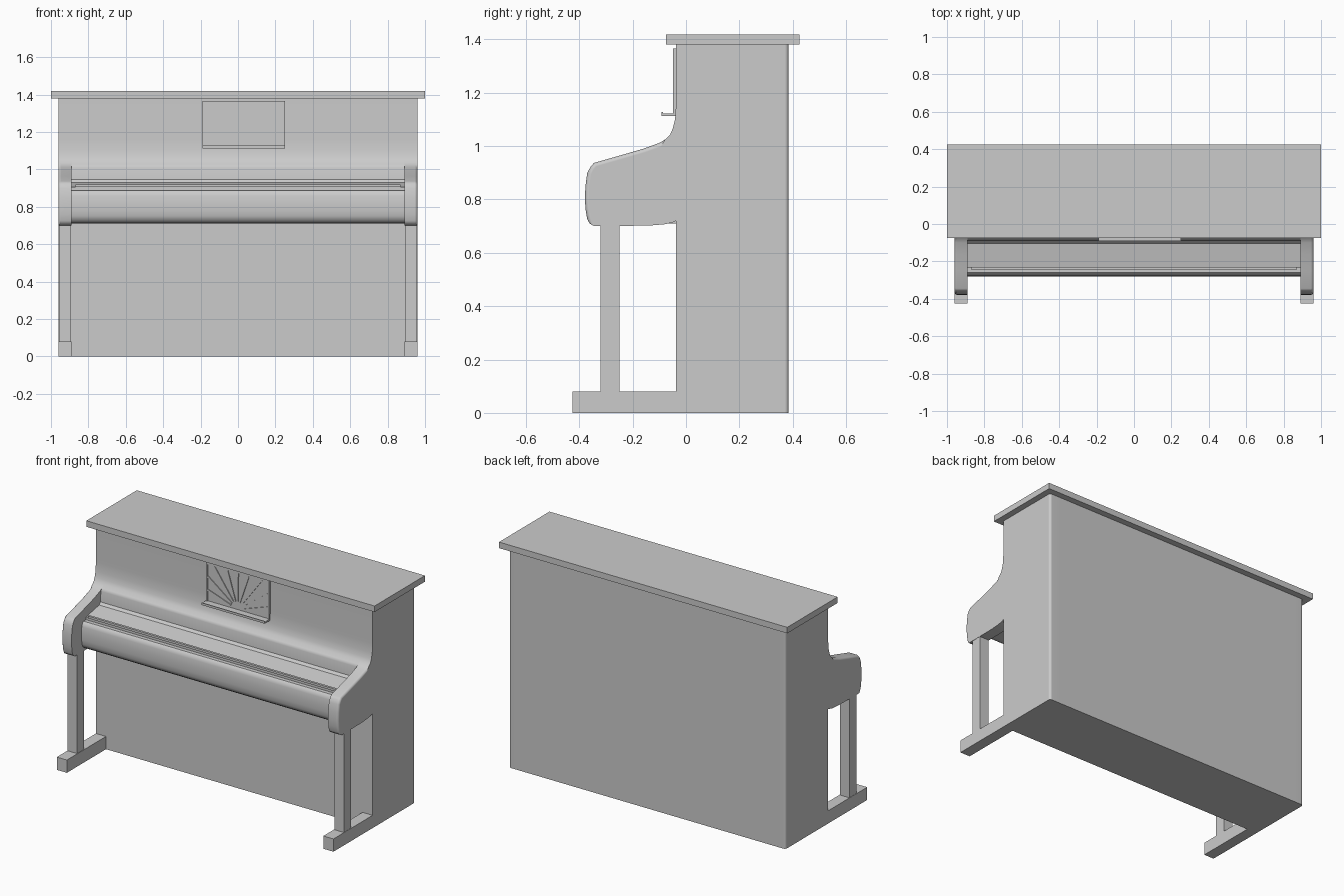
import bpy, bmesh, math
from mathutils import Vector

if "Cube" in bpy.data.objects:
    bpy.data.objects.remove(bpy.data.objects["Cube"])


def finish(name, bm, angle=35):
    bmesh.ops.recalc_face_normals(bm, faces=bm.faces)
    me = bpy.data.meshes.new(name)
    bm.to_mesh(me)
    bm.free()
    ob = bpy.data.objects.new(name, me)
    bpy.context.collection.objects.link(ob)
    bpy.ops.object.select_all(action='DESELECT')
    bpy.context.view_layer.objects.active = ob
    ob.select_set(True)
    bpy.ops.object.shade_smooth_by_angle(angle=math.radians(angle))
    return ob


def extrude(name, pts, x0, x1, pick=None, width=0.015):
    """Extrude a (y, z) profile along x, rounding the edges chosen by pick."""
    bm = bmesh.new()
    face = bm.faces.new([bm.verts.new((x0, y, z)) for y, z in pts])
    new = bmesh.ops.extrude_face_region(bm, geom=[face])['geom']
    bmesh.ops.translate(bm, vec=(x1 - x0, 0, 0),
                        verts=[v for v in new if isinstance(v, bmesh.types.BMVert)])
    bmesh.ops.recalc_face_normals(bm, faces=bm.faces)
    if pick:
        edges = [e for e in bm.edges if pick(*[v.co for v in e.verts])]
        bmesh.ops.bevel(bm, geom=edges, offset=width, segments=3,
                        profile=0.5, affect='EDGES')
    ob = finish(name, bm)
    ob.modifiers.new('Normals', 'WEIGHTED_NORMAL').keep_sharp = True
    return ob


def box(name, lo, hi):
    bm = bmesh.new()
    bmesh.ops.create_cube(bm, size=1)
    for v in bm.verts:
        v.co = Vector([(a + b) / 2 + c * (b - a) for a, b, c in zip(lo, hi, v.co)])
    return finish(name, bm)


def mirror(ob):
    ob.modifiers.new('Mirror', 'MIRROR')


# Front wall curve shared by the case and the sides
wall = [(-0.037, 1.38), (-0.037, 1.16), (-0.041, 1.10), (-0.05, 1.065),
        (-0.06, 1.042), (-0.078, 1.025)]

# Case with recessed shelf and rounded keyboard cover
case = wall + [(-0.088, 1.01), (-0.092, 0.945), (-0.105, 0.93), (-0.235, 0.905),
               (-0.235, 0.888), (-0.26, 0.888), (-0.271, 0.878), (-0.277, 0.86),
               (-0.28, 0.82), (-0.279, 0.78), (-0.275, 0.75), (-0.265, 0.728),
               (-0.245, 0.714), (-0.22, 0.71), (-0.037, 0.71),
               (-0.037, 0), (0.385, 0), (0.385, 1.38)]
extrude('case', case, -0.89, 0.89)
box('cover_lip', (-0.87, -0.245, 0.906), (0.87, -0.23, 0.92))

# Sides: arm, upright panel and toe in one outline
side = wall + [(-0.10, 1.012), (-0.16, 0.99), (-0.25, 0.964), (-0.345, 0.937),
               (-0.358, 0.922), (-0.37, 0.90), (-0.377, 0.85), (-0.379, 0.80),
               (-0.376, 0.76), (-0.37, 0.725), (-0.361, 0.71), (-0.345, 0.70),
               (-0.14, 0.702), (-0.08, 0.707), (-0.05, 0.714), (-0.037, 0.72),
               (-0.037, 0.08), (-0.425, 0.08), (-0.425, 0), (0.385, 0), (0.385, 1.38)]


def arm_or_back(a, b):
    if abs(a.x - b.x) > 1e-5:
        return False
    arm = max(a.y, b.y) < -0.077 and min(a.z, b.z) > 0.705
    back = min(a.y, b.y) > 0.38 and a.x > 0.95
    return (arm and a.x > 0.95) or back


mirror(extrude('side_panel', side, 0.89, 0.96, arm_or_back))
mirror(box('front_leg', (0.892, -0.32, 0.08), (0.958, -0.25, 0.701)))

# Top lid
box('lid', (-1, -0.075, 1.38), (1, 0.425, 1.418))

# Music desk: panel, frame, ledge
X0, X1, Z0, Z1 = -0.19, 0.25, 1.12, 1.365
box('desk_panel', (X0, -0.042, Z0), (X1, -0.034, Z1))
box('desk_ledge', (X0, -0.092, 1.113), (X1, -0.036, 1.123))
box('desk_ledge_lip', (X0, -0.092, 1.123), (X1, -0.087, 1.127))
T = 0.012
box('desk_frame_top', (X0, -0.048, Z1 - T), (X1, -0.04, Z1))
box('desk_frame_left', (X0, -0.048, Z0), (X0 + T, -0.04, Z1 - T))
box('desk_frame_right', (X1 - T, -0.048, Z0), (X1, -0.04, Z1 - T))

# Sunburst rays fanning out from the bottom centre of the desk
bm = bmesh.new()
cx, cz = (X0 + X1) / 2, Z0 + 0.005
hx, hz = (X1 - X0) / 2 - T, Z1 - T - cz
for i in range(1, 10):
    a = math.pi * i / 10
    d, n = Vector((math.cos(a), 0, math.sin(a))), Vector((-math.sin(a), 0, math.cos(a)))
    reach = min(hx / max(abs(d.x), 1e-6), hz / d.z)
    c = Vector((cx, 0, cz))
    ring = [c + d * 0.05 - n * 0.002, c + d * reach - n * 0.005,
            c + d * reach + n * 0.005, c + d * 0.05 + n * 0.002]
    f = bm.faces.new([bm.verts.new((p.x, -0.041, p.z)) for p in ring])
    g = bmesh.ops.extrude_face_region(bm, geom=[f])['geom']
    bmesh.ops.translate(bm, vec=(0, -0.006, 0),
                        verts=[v for v in g if isinstance(v, bmesh.types.BMVert)])
finish('desk_rays', bm)
